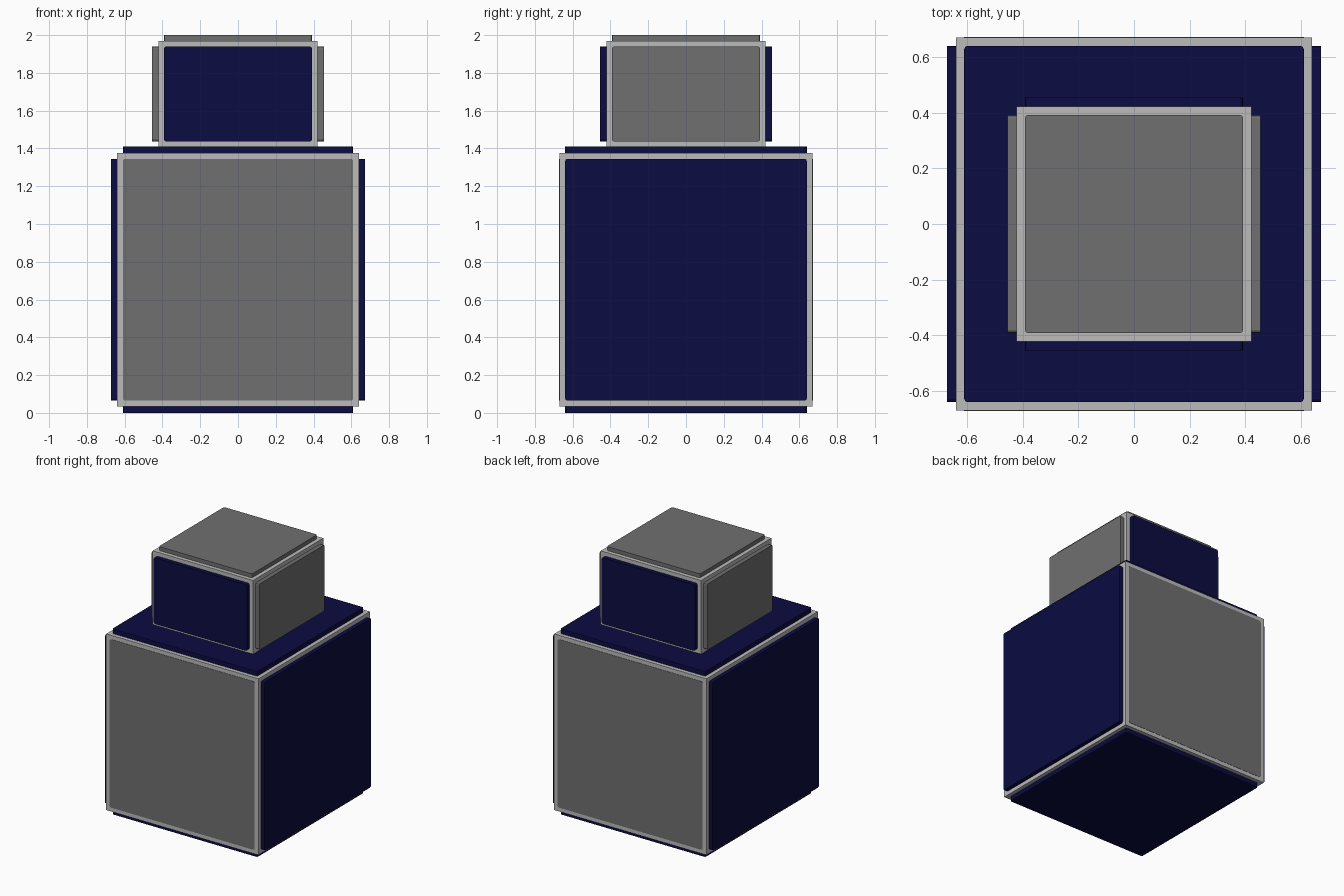
import bpy
import bmesh
from mathutils import Vector

if "Cube" in bpy.data.objects:
    bpy.data.objects.remove(bpy.data.objects["Cube"], do_unlink=True)


def material(name, colour):
    mat = bpy.data.materials.new(name)
    mat.use_nodes = True
    mat.diffuse_color = (*colour, 1)
    mat.node_tree.nodes["Principled BSDF"].inputs["Base Color"].default_value = (*colour, 1)
    return mat


LIGHT = material("light grey trim", (0.50, 0.50, 0.50))
GREY = material("mid grey panel", (0.16, 0.16, 0.16))
NAVY = material("navy panel", (0.0035, 0.0035, 0.054))

RIM = 0.03      # trim left visible around each panel
CORNER = 0.012  # clipped panel corners


def box(name, centre, half, mat, clip_axis=None):
    """Box from centre and half sizes; clips the edges running along clip_axis."""
    bm = bmesh.new()
    bmesh.ops.create_cube(bm, size=2)
    for v in bm.verts:
        v.co = Vector(v.co[i] * half[i] for i in range(3))
    if clip_axis is not None:
        edges = [e for e in bm.edges
                 if abs(e.verts[0].co[clip_axis] - e.verts[1].co[clip_axis]) > 1e-6]
        bmesh.ops.bevel(bm, geom=edges, offset=CORNER, segments=2, profile=0.5,
                        affect='EDGES')
    mesh = bpy.data.meshes.new(name)
    bm.to_mesh(mesh)
    bm.free()
    mesh.materials.append(mat)
    obj = bpy.data.objects.new(name, mesh)
    obj.location = centre
    bpy.context.collection.objects.link(obj)
    return obj


SIDES = [("right", 0, -1), ("left", 0, 1), ("front", 1, -1),
         ("back", 1, 1), ("bottom", 2, -1), ("top", 2, 1)]


def panelled_block(name, centre, half, proud, colours):
    """Trim-coloured core with a raised panel on each listed side."""
    box(name + "_frame", centre, half, LIGHT)
    for side, axis, sign in SIDES:
        if side not in colours:
            continue
        size = [h - RIM for h in half]
        size[axis] = proud[axis] / 2
        pos = list(centre)
        pos[axis] += sign * (half[axis] + proud[axis] / 2)
        box(f"{name}_{side}_panel", pos, size, colours[side], axis)


# Large lower block: navy sides, top and base, near-flush grey front and back
panelled_block("body", (0, 0, 0.705), (0.64, 0.67, 0.67), (0.032, 0.002, 0.035),
               {"right": NAVY, "left": NAVY, "front": GREY,
                "back": GREY, "bottom": NAVY, "top": NAVY})

# Small upper block resting on the body: grey sides and top, navy front and back
panelled_block("head", (0, 0, 1.6885), (0.422, 0.422, 0.2815), (0.032, 0.032, 0.03),
               {"right": GREY, "left": GREY, "front": NAVY,
                "back": NAVY, "top": GREY})
